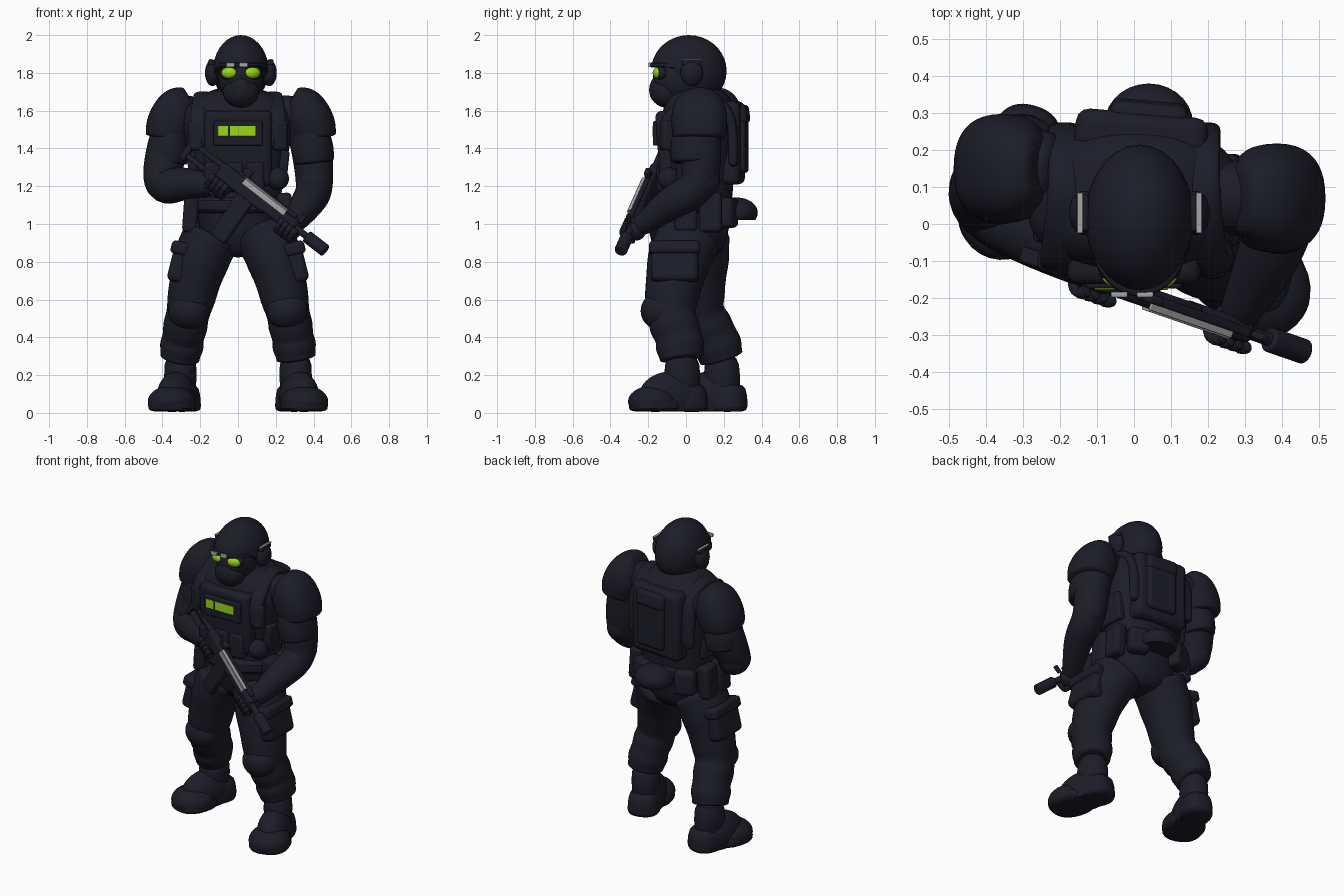
import bpy, bmesh
from math import sin, cos, pi, radians
from mathutils import Vector, Matrix, Euler

old = bpy.data.objects.get("Cube")
if old:
    bpy.data.objects.remove(old)


def material(name, *rgb):
    made = bpy.data.materials.new(name)
    made.use_nodes = True
    made.diffuse_color = (*rgb, 1)
    made.node_tree.nodes["Principled BSDF"].inputs["Base Color"].default_value = (*rgb, 1)
    return made


NAVY = material("dark navy", .012, .012, .021)
GREEN = material("bright green", .32, .68, .01)
GREY = material("light grey", .38, .38, .38)
WORLD = Matrix()
SIDES = (("left", 1), ("right", -1))


def place(at, pitch=0, lean=0, turn=0):
    angles = [radians(angle) for angle in (pitch, lean, turn)]
    return Matrix.Translation(at) @ Euler(angles).to_matrix().to_4x4()


def finish(name, bm, mat=NAVY, matrix=WORLD, smooth_levels=0, bevel=0):
    bmesh.ops.recalc_face_normals(bm, faces=bm.faces)
    mesh = bpy.data.meshes.new(name)
    bm.to_mesh(mesh)
    bm.free()
    mesh.materials.append(mat)
    part = bpy.data.objects.new(name, mesh)
    bpy.context.collection.objects.link(part)
    part.matrix_world = matrix
    if bevel:
        rounding = part.modifiers.new("rounding", 'BEVEL')
        rounding.width, rounding.segments = bevel, 3
    if smooth_levels:
        part.modifiers.new("smoothing", 'SUBSURF').levels = smooth_levels
    bpy.ops.object.select_all(action='DESELECT')
    part.select_set(True)
    bpy.context.view_layer.objects.active = part
    bpy.ops.object.shade_smooth_by_angle(angle=radians(40))


def skin(name, rings, frame=WORLD, sides=20):
    """Join rings of (matrix, half width, half depth, squareness) into a closed tube."""
    bm = bmesh.new()
    loops = []
    for matrix, width, depth, power in rings:
        loop = []
        for k in range(sides):
            c, s = cos(2 * pi * k / sides), sin(2 * pi * k / sides)
            x = width * c * abs(c) ** (2 / power - 1)
            y = depth * s * abs(s) ** (2 / power - 1) if k else 0
            loop.append(bm.verts.new(matrix @ Vector((x, y, 0))))
        loops.append(loop)
    for low, high in zip(loops, loops[1:]):
        for k in range(sides):
            bm.faces.new((low[k], low[k - 1], high[k - 1], high[k]))
    bm.faces.new(loops[0])
    bm.faces.new(loops[-1])
    finish(name, bm, matrix=frame, smooth_levels=1)


def column(name, x, y, profile, power=2, frame=WORLD):
    """Upright tube; the profile lists height, half width and half depth."""
    skin(name, [(place((x, y, z)), width, depth, power) for z, width, depth in profile], frame)


def limb(name, joints, fold=0, width=1, depth=1, power=2, steps=4):
    """Tube on a smooth curve through joints given as (x, y, z, radius)."""
    joints = [Vector(joint) for joint in joints]
    ends = [joints[0], *joints, joints[-1]]
    path = []
    for a, b, c, d in zip(ends, ends[1:], ends[2:], ends[3:]):
        for i in range(steps):
            t = i / steps
            path.append(b + ((c - a) * t + (2 * a - 5 * b + 4 * c - d) * t ** 2
                             + (3 * b - a - 3 * c + d) * t ** 3) / 2)
    path.append(joints[-1])
    rings = []
    for i, point in enumerate(path):
        way = (path[min(i + 1, len(path) - 1)] - path[max(i - 1, 0)]).to_3d()
        spin = Vector((0, 0, -1)).rotation_difference(way).to_matrix().to_4x4()
        radius = point.w * (1 + fold * sin(2 * i) * i / len(path))
        rings.append((Matrix.Translation(point.to_3d()) @ spin, radius * width, radius * depth, power))
    skin(name, rings)


def box(name, at, size, mat=NAVY, frame=WORLD, **turns):
    bm = bmesh.new()
    bmesh.ops.create_cube(bm, size=1)
    bmesh.ops.scale(bm, vec=size, verts=bm.verts)
    finish(name, bm, mat, frame @ place(at, **turns), bevel=min(size) * .3)


def ball(name, at, radii, mat=NAVY, frame=WORLD, floor=lambda y: -1, **turns):
    """Ellipsoid whose underside is flattened at the floor, a share of its height."""
    bm = bmesh.new()
    bmesh.ops.create_uvsphere(bm, u_segments=28, v_segments=18, radius=1)
    for vert in bm.verts:
        vert.co.z = max(vert.co.z, floor(vert.co.y))
    bmesh.ops.scale(bm, vec=radii, verts=bm.verts)
    finish(name, bm, mat, frame @ place(at, **turns))


def rod(name, at, radius, depth, frame=WORLD):
    bm = bmesh.new()
    bmesh.ops.create_cone(bm, cap_ends=True, segments=24, radius1=radius, radius2=radius, depth=depth)
    finish(name, bm, matrix=frame @ place(at, lean=90), bevel=radius * .2)


def half(y):
    return -.5


# Torso, collar and belt
column("torso", 0, .07, [(.82, .09, .1), (.9, .19, .15), (1.05, .22, .17), (1.3, .25, .19),
                         (1.5, .3, .21), (1.6, .3, .2), (1.67, .23, .17), (1.73, .1, .11)], power=2.4)
column("collar", .01, .05, [(1.6, .16, .15), (1.7, .13, .13), (1.76, .09, .1)])
column("belt", 0, .06, [(1.05, .23, .18), (1.07, .25, .2), (1.13, .25, .2), (1.15, .23, .18)], power=2.4)

# Vest with plates, straps and pouches
box("front_plate", (0, -.1, 1.4), (.36, .1, .4), pitch=4)
box("label_panel", (0, -.16, 1.48), (.26, .03, .13))
box("short_label_bar", (-.08, -.175, 1.492), (.055, .006, .055), GREEN)
box("long_label_bar", (.025, -.175, 1.492), (.135, .006, .055), GREEN)
box("back_plate", (.02, .24, 1.43), (.36, .12, .44), turn=-5)
box("back_pack", (.04, .29, 1.45), (.2, .07, .36), turn=-5)
box("back_pack_flap", (.04, .29, 1.58), (.21, .08, .1), pitch=8, turn=-5)
for side, s in SIDES:
    limb(side + "_shoulder_strap", [(s * x, y, z, .026) for x, y, z in
         ((.21, -.1, 1.4), (.21, -.1, 1.56), (.19, .08, 1.68), (.19, .23, 1.58), (.19, .25, 1.3))],
         width=1.7, power=3)
    box(side + "_chest_pouch", (s * .22, -.1, 1.47), (.08, .07, .16), turn=s * 18)
    box(side + "_side_panel", (s * .24, .06, 1.3), (.05, .22, .18), lean=s * 6)
    box(side + "_back_pouch", (s * .15, .22, 1.06), (.13, .09, .16), turn=-s * 20)
    for y in (0, .13):
        box(side + "_hip_pouch", (s * .25, y, 1.06), (.08, .12, .21), lean=-s * 4)
for x in (-.13, -.02, .09):
    box("magazine_pouch", (x, -.12, 1.25), (.1, .07, .16))
ball("round_pouch", (.21, -.09, 1.24), (.06, .06, .06))
ball("rear_pouch", (.04, .27, 1.06), (.12, .11, .08), floor=half)

# Head, helmet and face mask, centred on the neck
head = Matrix.Translation((.015, 0, 1.8))
ball("face_mask", (0, -.03, -.03), (.12, .145, .14), frame=head)
ball("jaw", (0, -.1, -.1), (.095, .09, .085), frame=head)
ball("mask_snout", (0, -.15, -.09), (.06, .045, .07), frame=head)
ball("helmet", (0, .015, .01), (.147, .2, .19), frame=head, floor=lambda y: min(.1, max(-.6, -.3 - y)))
column("helmet_rim", 0, -.02, [(.03, .13, .17), (.035, .14, .18), (.05, .14, .18), (.06, .12, .16)], frame=head)
for side, s in SIDES:
    ball(side + "_goggle_rim", (s * .06, -.135, 0), (.055, .03, .04), frame=head, turn=s * 18)
    ball(side + "_goggle_lens", (s * .062, -.152, 0), (.041, .022, .029), GREEN, head, turn=s * 18)
    ball(side + "_ear_cup", (s * .15, .03, 0), (.04, .06, .07), frame=head)
    rod(side + "_ear_disc", (s * .17, .03, 0), .04, .03, head)
    box(side + "_headset_band", (s * .155, .03, .055), (.035, .1, .03), frame=head)
    box(side + "_headset_stripe", (s * .161, .03, .071), (.016, .11, .006), GREY, head)
    box(side + "_brow_tab", (s * .035 - .02, -.191, .042), (.045, .015, .024), GREY, head)

# Rifle, built along its own axis from butt to muzzle
butt, muzzle = Vector((-.25, -.1, 1.41)), Vector((.46, -.345, .86))
along = (muzzle - butt).normalized()
above = (Vector((0, 0, 1)) - along * along.z).normalized()
gun = Matrix((along, above.cross(along), above)).transposed().to_4x4()
gun.translation = butt
for name, reach, rise, size in (
        ("rifle_butt", 0, -.02, (.035, .045, .13)),
        ("stock_upper_bar", .11, .025, (.22, .035, .03)),
        ("stock_lower_bar", .11, -.05, (.22, .035, .025)),
        ("receiver", .37, 0, (.34, .055, .09)),
        ("handguard", .62, 0, (.22, .06, .075)),
        ("top_rail", .5, .05, (.4, .025, .02)),
        ("magazine", .41, -.16, (.1, .045, .29)),
        ("grip", .25, -.08, (.055, .04, .12)),
        ("rear_sight", .34, .075, (.05, .025, .04)),
        ("front_sight", .73, .06, (.025, .02, .05))):
    box(name, (reach, 0, rise), size, frame=gun)
box("rail_cover_side", (.5, -.031, .034), (.29, .008, .032), GREY, gun)
box("rail_cover_top", (.5, -.02, .053), (.29, .02, .008), GREY, gun)
rod("barrel", (.75, 0, 0), .018, .2, gun)
rod("muzzle_tube", (.87, 0, 0), .034, .13, gun)

# Arms reaching to the rifle, with shoulder pads, elbow pads and gloves
for (side, s), y, out, grip in zip(SIDES, (.07, .15), (.36, .33), ((.7, .015, -.03), (.25, .015, -.07))):
    elbow, hand = Vector((s * .405, .07, 1.22)), gun @ Vector(grip)
    forearm = elbow.lerp(hand, .45) + Vector((s * .02, 0, 0))
    limb(side + "_arm", [(s * .2, y, 1.6, .09), (s * out, y, 1.52, .115), (*elbow, .1),
                         (*forearm, .088), (*hand, .05)])
    limb(side + "_shoulder_pad", [(s * (out + x), y, z, radius) for x, z, radius in
         ((-.08, 1.66, .07), (-.02, 1.62, .115), (.03, 1.53, .125), (.045, 1.45, .115))], depth=1.2, power=2.4)
    limb(side + "_sleeve_band", [(s * (out + x), y - .02, z, radius) for x, z, radius in
         ((.02, 1.5, .1), (.035, 1.4, .112), (.045, 1.32, .105))], depth=1.2)
    ball(side + "_elbow_pad", (s * .41, .08, 1.23), (.085, .1, .1))
    ball(side + "_palm", hand, (.065, .055, .06))
    for k in range(4):
        knuckle = Vector(grip) + Vector((k * .03 - .045, 0, 0))
        curl = [knuckle + Vector(bend) for bend in ((0, 0, -.04), (0, -.05, -.035), (0, -.065, 0), (0, -.05, .035))]
        limb(side + "_finger", [(*(gun @ point), .019) for point in curl], steps=2)

# Legs with gathered trousers, pockets and knee pads
for (side, s), hip, depths in zip(SIDES, (-.06, .06), ((.03, -.04, -.08, -.04, -.02), (.06, .06, .07, .15, .19))):
    joints = zip((.13, .2, .26, .29, .31), depths, (.95, .8, .55, .4, .28), (.155, .15, .12, .115, .11))
    limb(side + "_leg", [(s * x, y, z, radius) for x, y, z, radius in joints], fold=.08, depth=1.12)
    ball(side + "_knee_pad", (s * .26, depths[2] - .06, .54), (.11, .1, .1))
    box(side + "_thigh_pocket", (s * .31, hip, .78), (.1, .25, .18), lean=-s * 14)
    box(side + "_pocket_flap", (s * .3, hip, .87), (.11, .27, .07), lean=-s * 14)

    # Boot turned outward under the ankle
    boot = place((s * .305, depths[-1], 0), turn=8 + s * 25 - 16 * (s > 0))
    column(side + "_boot_shaft", 0, 0, [(.32, .085, .09), (.2, .088, .1), (.05, .08, .1)], frame=boot)
    ball(side + "_boot_instep", (0, -.06, .08), (.1, .18, .14), frame=boot, floor=half)
    ball(side + "_boot_toe", (0, -.16, .06), (.125, .135, .085), frame=boot, floor=half)
    column(side + "_boot_heel", 0, .03, [(.005, .09, .09), (.02, .1, .11), (.1, .095, .105), (.16, .08, .09)], 2.4, boot)
    column(side + "_boot_sole", 0, -.15, [(.005, .11, .13), (.02, .125, .14), (.06, .125, .14), (.08, .11, .12)],
           2.4, boot)
